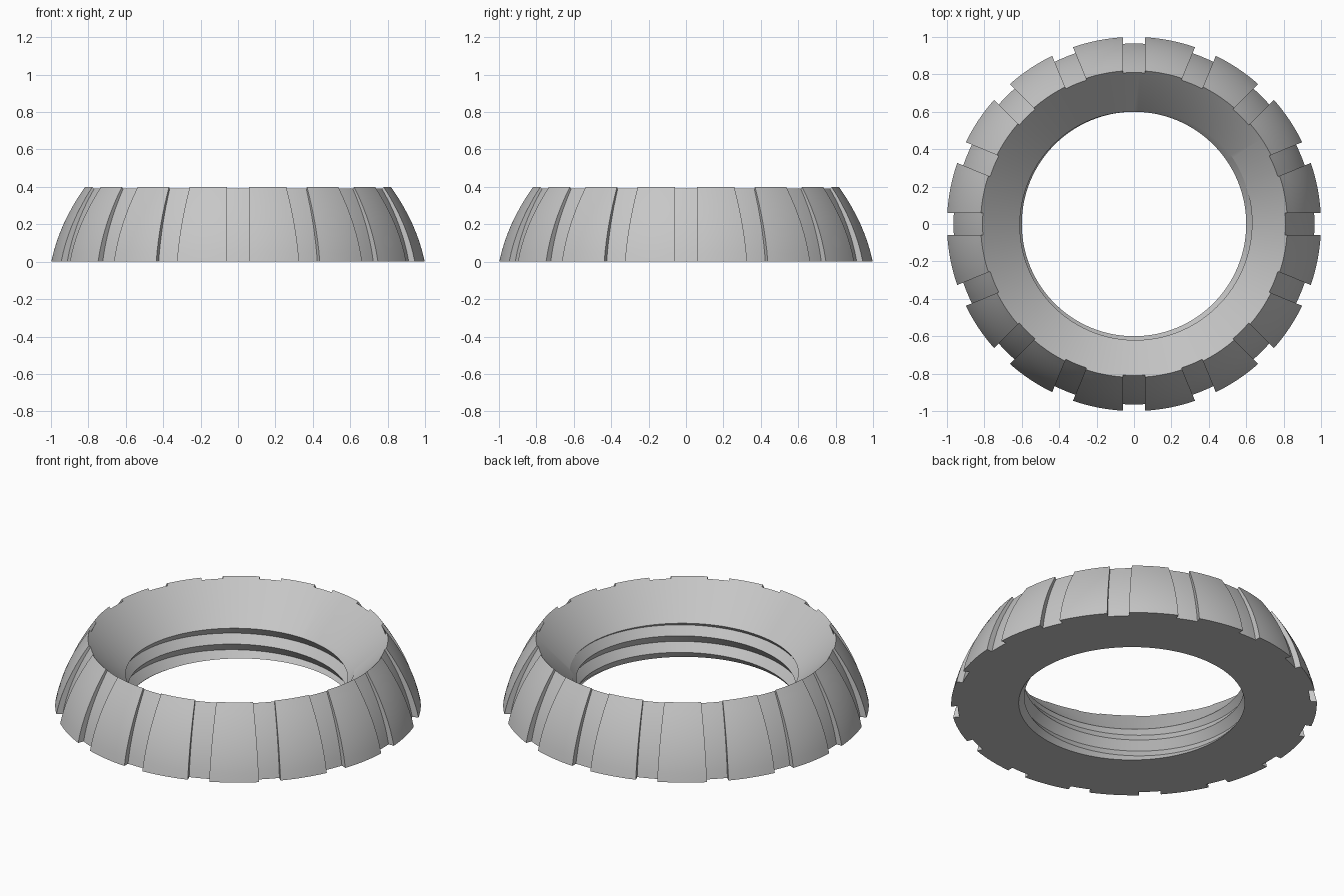
import bpy, bmesh
from math import asin, cos, sin, pi, tau

if "Cube" in bpy.data.objects:
    bpy.data.objects.remove(bpy.data.objects["Cube"], do_unlink=True)

NOTCHES = 16
HALF_NOTCH = 0.06
RIM_R, HEIGHT = 0.82, 0.4
FLOOR_R, FLOOR_RIM_R = 0.965, 0.81
BORE, CONE_Z = 0.6, 0.18
PITCH, DEPTH = 0.1, 0.035
ROWS = 8


def dome(start, end, top):
    """Curved outer profile as (radius, height) pairs."""
    pts = []
    for i in range(ROWS + 1):
        z = top * i / ROWS
        drop = (0.2 * z + 0.625 * z * z) / (0.2 * top + 0.625 * top * top)
        pts.append((start + (end - start) * drop, z))
    return pts


def crest(angle):
    return CONE_Z + PITCH * (angle - pi / 2) / tau


def thread_radius(angle, z):
    turn = ((z - crest(angle)) / PITCH) % 1
    return BORE + DEPTH * (1 - abs(2 * turn - 1))


def runout(angle):
    """Height at which the thread meets the inner cone."""
    low, high = CONE_Z - 0.01, CONE_Z + 0.06
    for _ in range(30):
        mid = (low + high) / 2
        if thread_radius(angle, mid) > BORE + mid - CONE_Z:
            low = mid
        else:
            high = mid
    return low


TOOTH = dome(1.0, RIM_R, HEIGHT)
FLOOR = dome(FLOOR_R, FLOOR_RIM_R, HEIGHT - RIM_R + FLOOR_RIM_R)


def column_angle(index, is_tooth, t, r):
    """Notch sides stay parallel, so the angle depends on the radius."""
    edge = asin(HALF_NOTCH / max(r, FLOOR_RIM_R))
    step = tau / NOTCHES
    if is_tooth:
        return index * step + edge + (step - 2 * edge) * t
    return index * step + edge * (2 * t - 1)


def section(index, is_tooth, t):
    """Closed cross-section: thread, bottom, outer dome, rim and cone."""
    theta = column_angle(index, is_tooth, t, BORE)
    end = runout(theta)
    pts = []
    for k in range(2, -7, -1):
        z = min(max(crest(theta) + k * PITCH / 2, 0), end)
        pts.append((thread_radius(theta, z), z))
    pts.append((FLOOR_R, 0))
    pts += TOOTH if is_tooth else FLOOR
    pts.append(FLOOR[-1])
    out = []
    for r, z in pts:
        a = column_angle(index, is_tooth, t, r)
        out.append((r * cos(a), r * sin(a), z))
    return out


bm = bmesh.new()


def skin(a, b, closed):
    va, vb = [bm.verts.new(p) for p in a], [bm.verts.new(p) for p in b]
    n = len(a)
    for i in range(n if closed else n - 1):
        j = (i + 1) % n
        bm.faces.new((va[i], vb[i], vb[j], va[j]))


# Ring body: alternating notches and raised grips
for index in range(NOTCHES):
    for is_tooth, segments in ((False, 4), (True, 8)):
        for s in range(segments):
            skin(section(index, is_tooth, s / segments),
                 section(index, is_tooth, (s + 1) / segments), True)
    # Side walls of each notch
    for t in (0, 1):
        walls = []
        for profile in (TOOTH, FLOOR):
            line = []
            for r, z in profile:
                a = column_angle(index, False, t, r)
                line.append((r * cos(a), r * sin(a), z))
            walls.append(line)
        skin(walls[0], walls[1], False)

bmesh.ops.remove_doubles(bm, verts=bm.verts[:], dist=0.0001)
bmesh.ops.recalc_face_normals(bm, faces=bm.faces[:])
mesh = bpy.data.meshes.new("threaded_ring")
bm.to_mesh(mesh)
bm.free()

# Single plain grey finish
grey = bpy.data.materials.new("light_grey")
grey.use_nodes = True
colour = (0.57, 0.57, 0.57, 1)
grey.diffuse_color = colour
grey.node_tree.nodes["Principled BSDF"].inputs["Base Color"].default_value = colour
mesh.materials.append(grey)

ring = bpy.data.objects.new("threaded_ring", mesh)
bpy.context.collection.objects.link(ring)
bpy.ops.object.select_all(action="DESELECT")
ring.select_set(True)
bpy.context.view_layer.objects.active = ring
bpy.ops.object.shade_smooth_by_angle()
